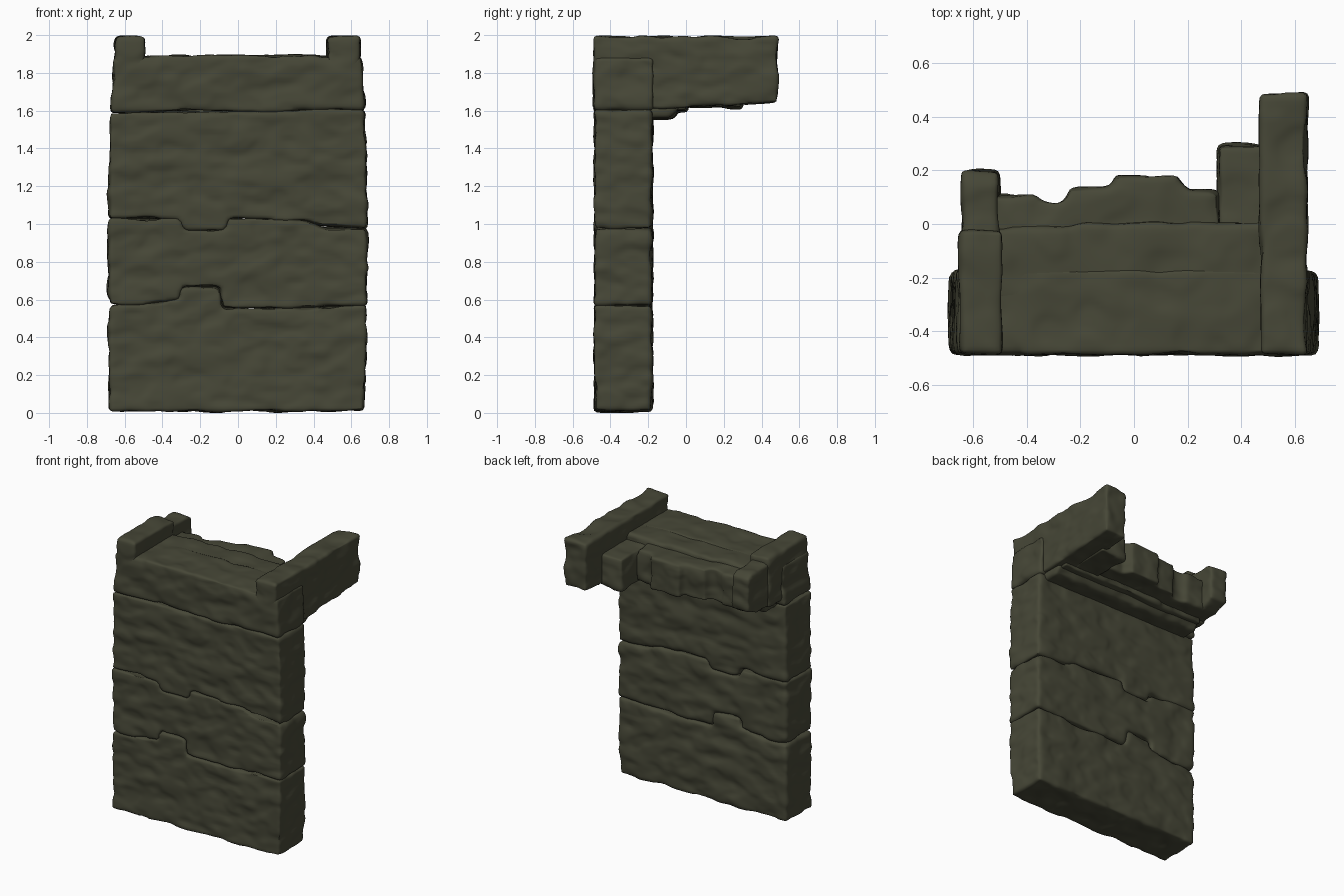
import bpy, bmesh
from mathutils import Vector, noise

if "Cube" in bpy.data.objects:
    bpy.data.objects.remove(bpy.data.objects["Cube"])

stone_mat = bpy.data.materials.new("mossy dark stone")
stone_mat.diffuse_color = (0.062, 0.063, 0.038, 1)
stone_mat.use_nodes = True
stone_mat.node_tree.nodes["Principled BSDF"].inputs["Base Color"].default_value = stone_mat.diffuse_color


def stone(name, outline, axis, lo, hi, rough=0.016, soften=5):
    """Extrude a 2D outline along an axis, round it off and weather the surface."""
    def place(a, b, d):
        return {'x': (d, a, b), 'y': (a, d, b), 'z': (a, b, d)}[axis]
    bm = bmesh.new()
    face = bm.faces.new([bm.verts.new(place(a, b, lo)) for a, b in outline])
    ext = bmesh.ops.extrude_face_region(bm, geom=[face])
    moved = [v for v in ext['geom'] if isinstance(v, bmesh.types.BMVert)]
    bmesh.ops.translate(bm, verts=moved, vec=place(0, 0, hi - lo))
    bmesh.ops.recalc_face_normals(bm, faces=bm.faces)
    raw = bpy.data.meshes.new(name + "_block")
    bm.to_mesh(raw)
    bm.free()
    ob = bpy.data.objects.new(name, raw)
    bpy.context.collection.objects.link(ob)

    # even grid of faces with worn edges
    rem = ob.modifiers.new("grid", 'REMESH')
    rem.mode = 'VOXEL'
    rem.voxel_size = 0.016
    sm = ob.modifiers.new("worn edges", 'SMOOTH')
    sm.factor = 0.5
    sm.iterations = soften
    deps = bpy.context.evaluated_depsgraph_get()
    mesh = bpy.data.meshes.new_from_object(ob.evaluated_get(deps))
    ob.modifiers.clear()
    ob.data = mesh
    mesh.name = name

    # chisel marks: broad lumps plus flat chipped patches
    normals = [v.normal.copy() for v in mesh.vertices]
    for v, n in zip(mesh.vertices, normals):
        p = v.co
        lump = noise.noise(Vector((p.x * 5, p.y * 5, p.z * 9)))
        chip = noise.noise(Vector((p.x * 9 + 7, p.y * 9, p.z * 16)))
        chip = max(-0.3, min(0.15, chip))
        v.co = p + n * rough * (lump * 0.8 + chip)
    mesh.materials.clear()
    mesh.materials.append(stone_mat)
    for poly in mesh.polygons:
        poly.use_smooth = True
    return ob


# Wall courses: joint lines between them, left to right in x, z
base = [(-0.685, 0.01), (0.67, 0.01)]
low_joint = [(-0.685, 0.575), (-0.50, 0.575), (-0.31, 0.60), (-0.30, 0.67),
             (-0.10, 0.67), (-0.08, 0.555), (0.3, 0.555), (0.68, 0.57)]
mid_joint = [(-0.685, 1.03), (-0.31, 1.025), (-0.28, 0.965), (-0.07, 0.965),
             (-0.05, 1.03), (0.35, 1.02), (0.45, 0.985), (0.685, 0.975)]
top_joint = [(-0.675, 1.585), (-0.3, 1.60), (0.1, 1.595), (0.3, 1.60),
             (0.5, 1.61), (0.67, 1.60)]
cap_top = [(-0.655, 1.885), (0.1, 1.895), (0.655, 1.885)]
lines = [base, low_joint, mid_joint, top_joint]
names = ["bottom_course", "middle_course", "upper_course"]
for name, under, over in zip(names, lines, lines[1:]):
    stone(name, under + over[::-1], 'y', -0.482, -0.18)

# Walkway slab on top of the wall, with a support lip beneath it
stone("walkway_slab", top_joint + cap_top[::-1], 'y', -0.487, -0.17)
stone("walkway_deck", [(-0.60, -0.30), (0.60, -0.30), (0.60, 0.01),
                       (-0.2, 0.01), (-0.25, -0.01), (-0.60, -0.01)], 'z', 1.60, 1.888)
stone("support_lip", [(-0.30, 1.64), (-0.30, 1.56), (-0.07, 1.56), (-0.02, 1.64)],
      'x', -0.60, 0.62)

# Broken back edge of the walkway
stone("broken_edge", [(-0.56, -0.10), (-0.56, 0.11), (-0.37, 0.11), (-0.34, 0.08),
                      (-0.27, 0.08), (-0.24, 0.135), (-0.08, 0.135), (-0.07, 0.18),
                      (0.16, 0.18), (0.20, 0.125), (0.32, 0.125), (0.32, -0.10)],
      'z', 1.63, 1.865, soften=4)
stone("broken_corner", [(0.315, -0.10), (0.315, 0.295), (0.52, 0.295), (0.52, -0.10)],
      'z', 1.615, 1.85)

# Side parapets, outlined in y, z
stone("right_parapet", [(-0.487, 1.62), (-0.1, 1.61), (0.485, 1.64), (0.485, 1.99),
                        (-0.487, 1.995)], 'x', 0.47, 0.645)
stone("left_parapet_front", [(-0.487, 1.62), (-0.025, 1.62), (-0.025, 1.985),
                             (-0.487, 1.998)], 'x', -0.652, -0.495)
stone("left_parapet_back", [(-0.08, 1.63), (0.10, 1.63), (0.20, 1.68), (0.20, 1.92),
                            (0.15, 1.95), (-0.08, 1.95)], 'x', -0.64, -0.50)
